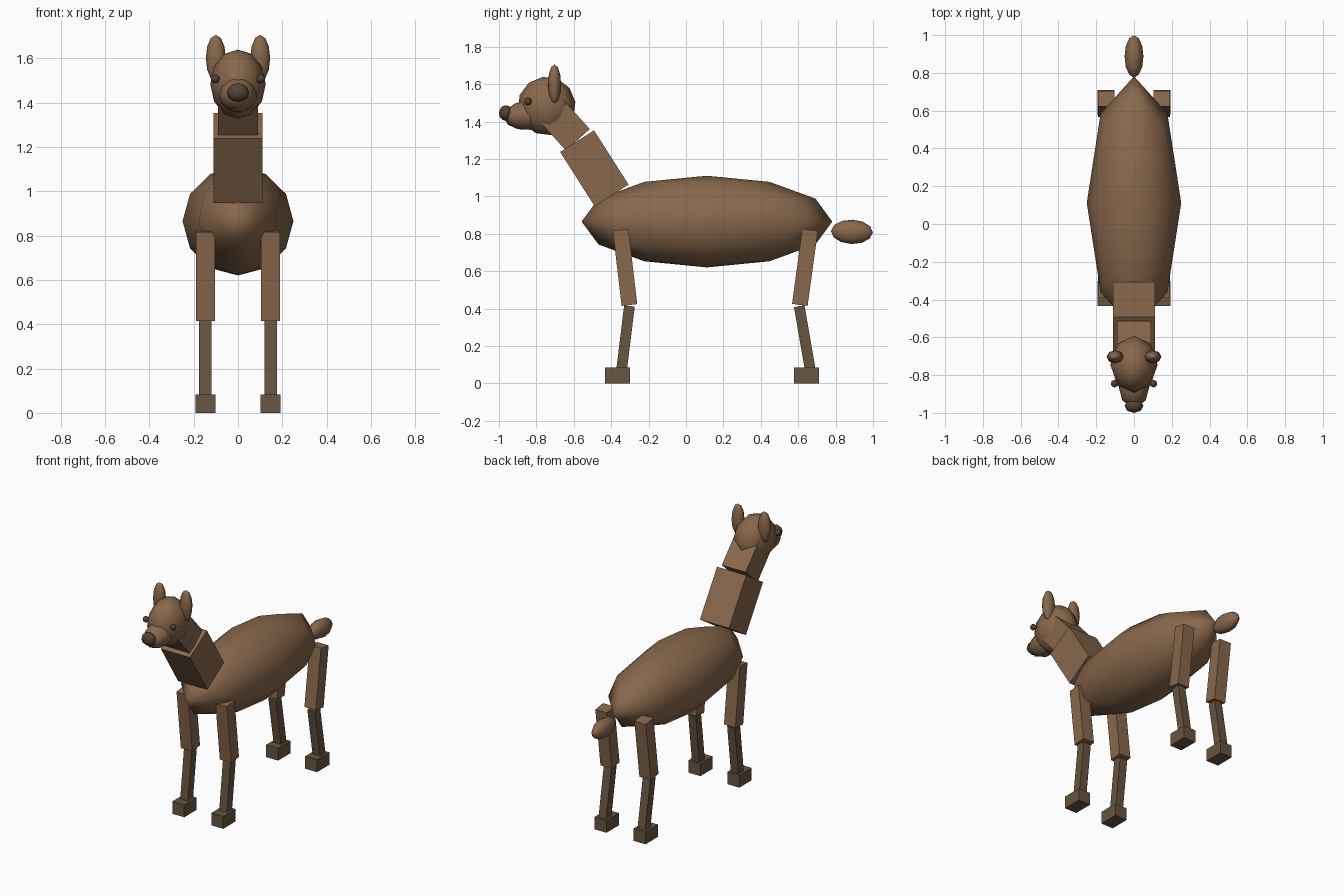
import bpy
from math import radians

if "Cube" in bpy.data.objects:
    bpy.data.objects.remove(bpy.data.objects["Cube"], do_unlink=True)


def material(name, rgb):
    m = bpy.data.materials.new(name)
    m.use_nodes = True
    m.diffuse_color = (*rgb, 1)
    bsdf = next(n for n in m.node_tree.nodes if n.type == "BSDF_PRINCIPLED")
    bsdf.inputs["Base Color"].default_value = (*rgb, 1)
    return m


coat = material("warm brown coat", (0.25, 0.138, 0.072))
shank = material("dull brown shank", (0.136, 0.089, 0.051))
dark = material("dark brown nose", (0.091, 0.054, 0.034))


def finish(name, mat):
    obj = bpy.context.object
    obj.name = name
    obj.data.name = name
    obj.data.materials.append(mat)
    return obj


def ball(name, loc, radii, mat, tilt=0):
    """Low-poly smooth ellipsoid, tilted about the x axis."""
    bpy.ops.mesh.primitive_uv_sphere_add(segments=8, ring_count=6, radius=1,
                                         location=loc, rotation=(radians(tilt), 0, 0))
    obj = finish(name, mat)
    obj.scale = radii
    bpy.ops.object.shade_smooth()
    return obj


def box(name, loc, size, mat, tilt=0):
    """Flat-sided block, tilted about the x axis."""
    bpy.ops.mesh.primitive_cube_add(size=1, location=loc, rotation=(radians(tilt), 0, 0))
    obj = finish(name, mat)
    obj.scale = size
    return obj


# Torso and tail
ball("body", (0, 0.112, 0.865), (0.25, 0.67, 0.245), coat)
ball("tail", (0, 0.887, 0.81), (0.05, 0.065, 0.112), coat, 88)

# Neck in two blocks
box("lower_neck", (0, -0.49, 1.15), (0.22, 0.215, 0.344), coat, 32.5)
box("upper_neck", (0, -0.652, 1.384), (0.18, 0.172, 0.22), coat, 42)

# Head
ball("head", (0, -0.745, 1.483), (0.125, 0.155, 0.157), coat, 8)
ball("muzzle", (0, -0.84, 1.435), (0.087, 0.135, 0.08), coat, 6)
ball("nose", (0, -0.963, 1.445), (0.05, 0.037, 0.042), dark)

for side, s in (("left", 1), ("right", -1)):
    ball(side + "_ear", (0.1 * s, -0.703, 1.6), (0.045, 0.035, 0.105), coat)
    ball(side + "_eye", (0.103 * s, -0.845, 1.507), (0.02, 0.02, 0.02), dark)

    # Legs: thigh, shank and hoof, each with y position and tilt
    for end, thigh_y, thigh_tilt, shank_y, shank_tilt, hoof_y in (
            ("front", -0.326, 6.7, -0.325, -7, -0.367),
            ("hind", 0.636, -7.8, 0.637, 9.8, 0.644)):
        x = 0.147 * s
        leg = f"{end}_{side}_"
        box(leg + "upper_leg", (x, thigh_y, 0.62), (0.086, 0.084, 0.405), coat, thigh_tilt)
        box(leg + "lower_leg", (x, shank_y, 0.23), (0.057, 0.057, 0.37), shank, shank_tilt)
        box(leg + "hoof", (x, hoof_y, 0.042), (0.09, 0.133, 0.084), shank)
